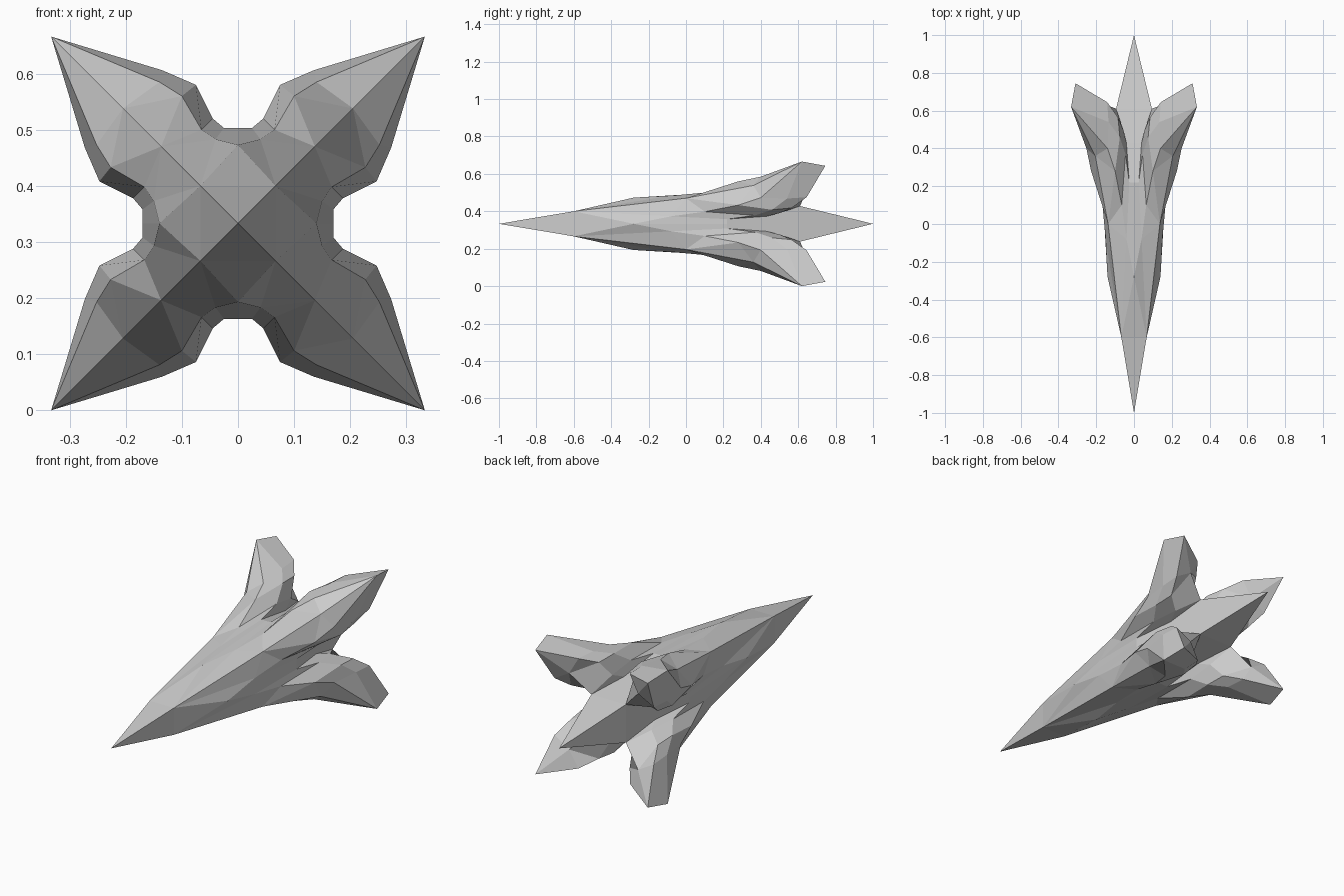
import bpy, bmesh
from math import pi
from mathutils import Matrix, Vector

if "Cube" in bpy.data.objects:
    bpy.data.objects.remove(bpy.data.objects["Cube"])

# One eighth of the hull: sideways, outward, lengthwise (nose at -1, tail at 1)
P = {
    # leading ridge from nose to fin tip
    'nose': (0, 0, -1), 'r1': (.067, .067, -.6), 'm1': (0, .067, -.6),
    'r2': (.137, .137, .0), 'r3': (.205, .205, .36), 'tip': (.333, .333, .62),
    # front edge of the fin bevel
    'f0': (0, .14, -.28), 'f1': (.04, .15, -.08), 'f2': (.065, .167, .1),
    'f3': (.10, .227, .28), 'f4': (.14, .252, .4),
    # rear edge of the fin bevel
    'p0': (0, .17, .22), 'p1': (.025, .17, .22), 'p2': (.045, .187, .37),
    'p3': (.075, .247, .46), 'p4': (.135, .273, .54),
    # trailing side of the fin and tail spike
    'b0': (0, .13, .43), 'b1': (.04, .13, .43), 'b2': (.057, .16, .5),
    'b3': (.085, .24, .565), 'b4': (.142, .274, .645), 'btip': (.31, .31, .745),
    'k2': (.19, .19, .65), 'k1': (.095, .095, .61), 'a': (0, .095, .61),
    'tail': (0, 0, 1),
}
FACES = """nose r1 m1/r1 f0 m1/r1 f1 f0/r1 r2 f1/r2 f2 f1/r2 f3 f2/r2 r3 f3/r3 f4 f3/r3 tip f4/tip p4 f4
f0 f1 p1 p0/f1 f2 p2 p1/f2 f3 p3 p2/f3 f4 p4 p3
tip btip b4 p4/p4 b4 b3 p3/p3 b3 b2 p2/p2 b2 b1 p1/p1 b1 b0 p0
btip k2 b4/k2 b3 b4/k2 k1 b2 b3/k1 b1 b2/k1 a b0 b1/tail a k1""".replace("\n", "/")


def build_hull(name, centre_z):
    bm = bmesh.new()
    # mirror the eighth, then turn it four times around the long axis
    for quarter in range(4):
        turn = Matrix.Rotation(quarter * pi / 2, 4, 'Y')
        for side in (1, -1):
            v = {k: bm.verts.new(turn @ Vector((a * side, y, b)) + Vector((0, 0, centre_z)))
                 for k, (a, b, y) in P.items()}
            for face in FACES.split("/"):
                bm.faces.new([v[k] for k in face.split()])
    bmesh.ops.remove_doubles(bm, verts=bm.verts, dist=1e-4)
    bmesh.ops.recalc_face_normals(bm, faces=bm.faces)
    mesh = bpy.data.meshes.new(name)
    bm.to_mesh(mesh)
    bm.free()
    obj = bpy.data.objects.new(name, mesh)
    bpy.context.collection.objects.link(obj)
    return obj


# Four-finned pointed hull
build_hull("four_finned_hull", .333)
